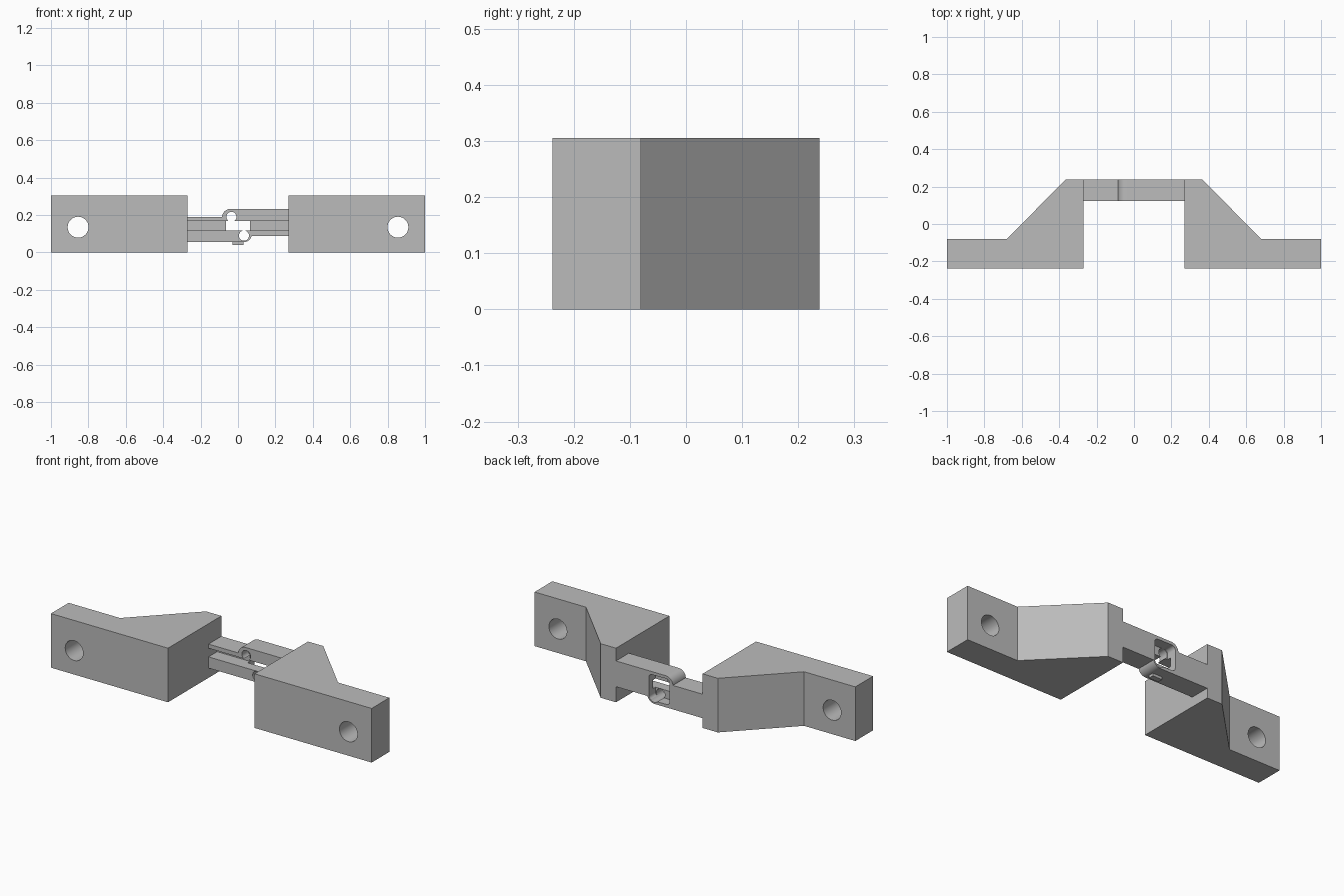
import bpy, bmesh, math
from mathutils import Vector

if "Cube" in bpy.data.objects:
    bpy.data.objects.remove(bpy.data.objects["Cube"], do_unlink=True)

grey = bpy.data.materials.new("plain grey")
grey.use_nodes = True
grey.diffuse_color = (0.5, 0.5, 0.5, 1)
grey.node_tree.nodes["Principled BSDF"].inputs["Base Color"].default_value = (0.5, 0.5, 0.5, 1)


def prism(name, outline, direction):
    """Extrude a closed 3D outline along a direction."""
    bm = bmesh.new()
    face = bm.faces.new([bm.verts.new(p) for p in outline])
    new = bmesh.ops.extrude_face_region(bm, geom=[face])["geom"]
    bmesh.ops.translate(bm, vec=Vector(direction),
                        verts=[v for v in new if isinstance(v, bmesh.types.BMVert)])
    bmesh.ops.recalc_face_normals(bm, faces=bm.faces)
    mesh = bpy.data.meshes.new(name)
    bm.to_mesh(mesh)
    bm.free()
    mesh.materials.append(grey)
    obj = bpy.data.objects.new(name, mesh)
    bpy.context.collection.objects.link(obj)
    return obj


def arc(cx, cz, r, start, end, steps):
    angles = [math.radians(start + (end - start) * i / steps) for i in range(steps + 1)]
    return [(cx + r * math.cos(a), cz + r * math.sin(a)) for a in angles]


def side_prism(name, points, y0, y1):
    """Extrude a front outline of (x, z) points in depth."""
    return prism(name, [(x, y0, z) for x, z in points], (0, y1 - y0, 0))


def rect(x0, x1, z0, z1):
    return [(x0, z0), (x1, z0), (x1, z1), (x0, z1)]


def rounded_rect(x0, x1, z0, z1, r):
    return (arc(x1 - r, z1 - r, r, 0, 90, 6) + arc(x0 + r, z1 - r, r, 90, 180, 6)
            + arc(x0 + r, z0 + r, r, 180, 270, 6) + arc(x1 - r, z0 + r, r, 270, 360, 6))


def cut(obj, cutter):
    cutter.hide_render = True
    mod = obj.modifiers.new("cut", "BOOLEAN")
    mod.operation, mod.solver, mod.object = "DIFFERENCE", "EXACT", cutter
    bpy.context.view_layer.objects.active = obj
    bpy.ops.object.modifier_apply(modifier=mod.name)
    bpy.data.objects.remove(cutter, do_unlink=True)


def bore(obj, x, z, r):
    cut(obj, side_prism("bore_cutter", arc(x, z, r, 0, 348.75, 31), -0.5, 0.5))


def smooth(obj):
    bpy.ops.object.select_all(action="DESELECT")
    obj.select_set(True)
    bpy.context.view_layer.objects.active = obj
    bpy.ops.object.shade_smooth_by_angle(angle=math.radians(30))


# Mounting blocks at both ends, each with a bolt hole
plan = [(1, -0.238), (0.27, -0.238), (0.27, 0.238), (0.365, 0.238), (0.68, -0.08), (1, -0.08)]
for name, side in (("left_block", 1), ("right_block", -1)):
    block = prism(name, [(side * x, y, 0) for x, y in plan], (0, 0, 0.305))
    bore(block, side * 0.855, 0.135, 0.056)
    smooth(block)

# Stepped centre link with a rounded hook end above and below
outline = ([(-0.27, 0.055)] + arc(0.03, 0.1, 0.045, -90, 0, 8)[:-1]
           + [(0.074, 0.088), (0.27, 0.088), (0.27, 0.233)]
           + arc(-0.04, 0.188, 0.045, 90, 180, 8)[:-1]
           + [(-0.085, 0.19), (-0.27, 0.19)])
link = side_prism("centre_link", outline, 0.123, 0.238)

# Long front groove, rear pocket, and pin holes
cut(link, side_prism("groove_cutter", rect(-0.3, 0.3, 0.118, 0.167), 0.1, 0.2))
cut(link, side_prism("pocket_cutter", rounded_rect(-0.065, 0.065, 0.072, 0.216, 0.02), 0.18, 0.3))
bore(link, -0.035, 0.19, 0.027)
bore(link, 0.032, 0.09, 0.027)
smooth(link)

# Small tab under the link
side_prism("lower_tab", rect(-0.03, 0.03, 0.04, 0.057), 0.15, 0.18)
